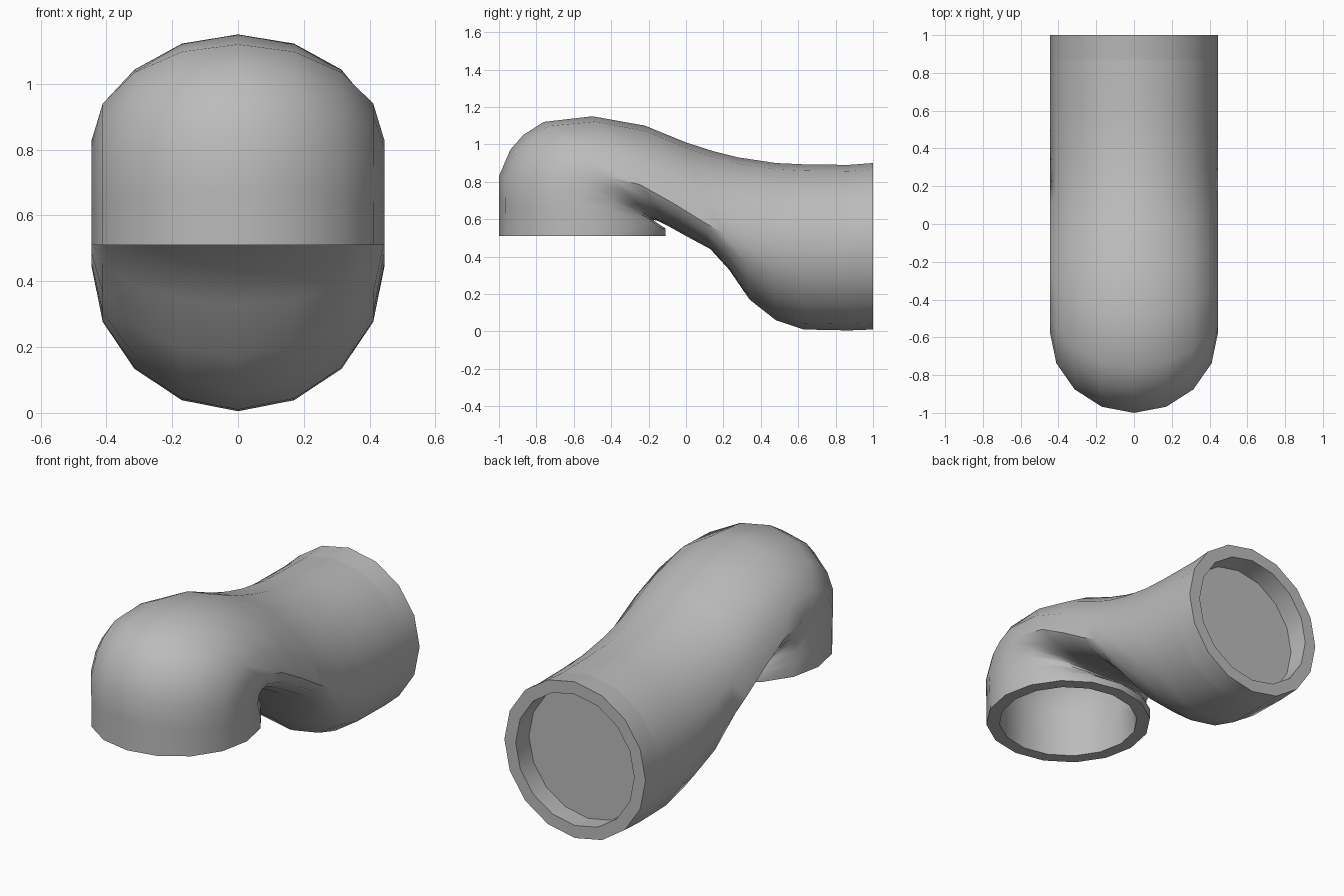
import bpy
import bmesh
import math
from mathutils import Vector

if "Cube" in bpy.data.objects:
    bpy.data.objects.remove(bpy.data.objects["Cube"], do_unlink=True)

SIDES = 16
RADIUS = 0.445
BORE = 0.84

grey = bpy.data.materials.new("plain grey")
grey.use_nodes = True
grey.diffuse_color = (0.5, 0.5, 0.5, 1)
grey.node_tree.nodes["Principled BSDF"].inputs["Base Color"].default_value = (0.5, 0.5, 0.5, 1)

# Pipe stations: outer bend (y, z) and inner bend (y, z)
BODY = [
    ((-1, .51), (-.11, .51)), ((-1, .68), (-.11, .55)), ((-1, .83), (-.14, .57)),
    ((-.94, .97), (-.17, .59)), ((-.87, 1.05), (-.17, .595)), ((-.76, 1.12), (-.15, .59)),
    ((-.5, 1.15), (-.09, .56)), ((-.22, 1.1), (0, .51)), ((0, 1.01), (.13, .44)),
    ((.14, .965), (.23, .33)), ((.28, .93), (.34, .17)), ((.48, .9), (.48, .06)),
    ((.63, .893), (.63, .01)), ((.87, .89), (.87, .005)),
]
COLLAR = [((.87, .89), (.87, .005)), ((1, .9), (1, .01))]


def ring(bm, station, scale=1.0):
    """Round on the outer bend, flattened on the inner bend where the pipe is thin."""
    a, b = (Vector((0, y, z)) for y, z in station)
    span = (a - b).length
    up = (a - b) / span
    upper = min(RADIUS, span * 0.75)
    lower = span - upper
    centre = a - up * upper
    verts = []
    for i in range(SIDES):
        t = 2 * math.pi * i / SIDES
        height = math.cos(t) * (upper if math.cos(t) > 0 else lower)
        offset = up * height + Vector((RADIUS * math.sin(t), 0, 0))
        verts.append(bm.verts.new(centre + offset * scale))
    return verts


def finish(name, bm):
    bmesh.ops.recalc_face_normals(bm, faces=bm.faces[:])
    mesh = bpy.data.meshes.new(name)
    bm.to_mesh(mesh)
    bm.free()
    mesh.materials.append(grey)
    obj = bpy.data.objects.new(name, mesh)
    bpy.context.collection.objects.link(obj)
    bpy.ops.object.select_all(action='DESELECT')
    obj.select_set(True)
    bpy.context.view_layer.objects.active = obj
    bpy.ops.object.shade_smooth_by_angle(angle=math.radians(40))


def hollow_tube(name, stations):
    """Loft the outer wall, then back along the bore, closing both rims."""
    bm = bmesh.new()
    rings = [ring(bm, s) for s in stations]
    rings += [ring(bm, s, BORE) for s in reversed(stations)]
    for k, r in enumerate(rings):
        n = rings[(k + 1) % len(rings)]
        for i in range(SIDES):
            j = (i + 1) % SIDES
            bm.faces.new((r[i], r[j], n[j], n[i]))
    finish(name, bm)


# Curved pipe and its slightly flared end collar
hollow_tube("bent_pipe", BODY)
hollow_tube("end_collar", COLLAR)

# Recessed flat plate closing the rear bore
bm = bmesh.new()
front, back = (ring(bm, ((y, .89), (y, .005)), BORE + .02) for y in (.872, .88))
bm.faces.new(front)
bm.faces.new(back)
for i in range(SIDES):
    j = (i + 1) % SIDES
    bm.faces.new((front[i], front[j], back[j], back[i]))
finish("rear_plate", bm)
